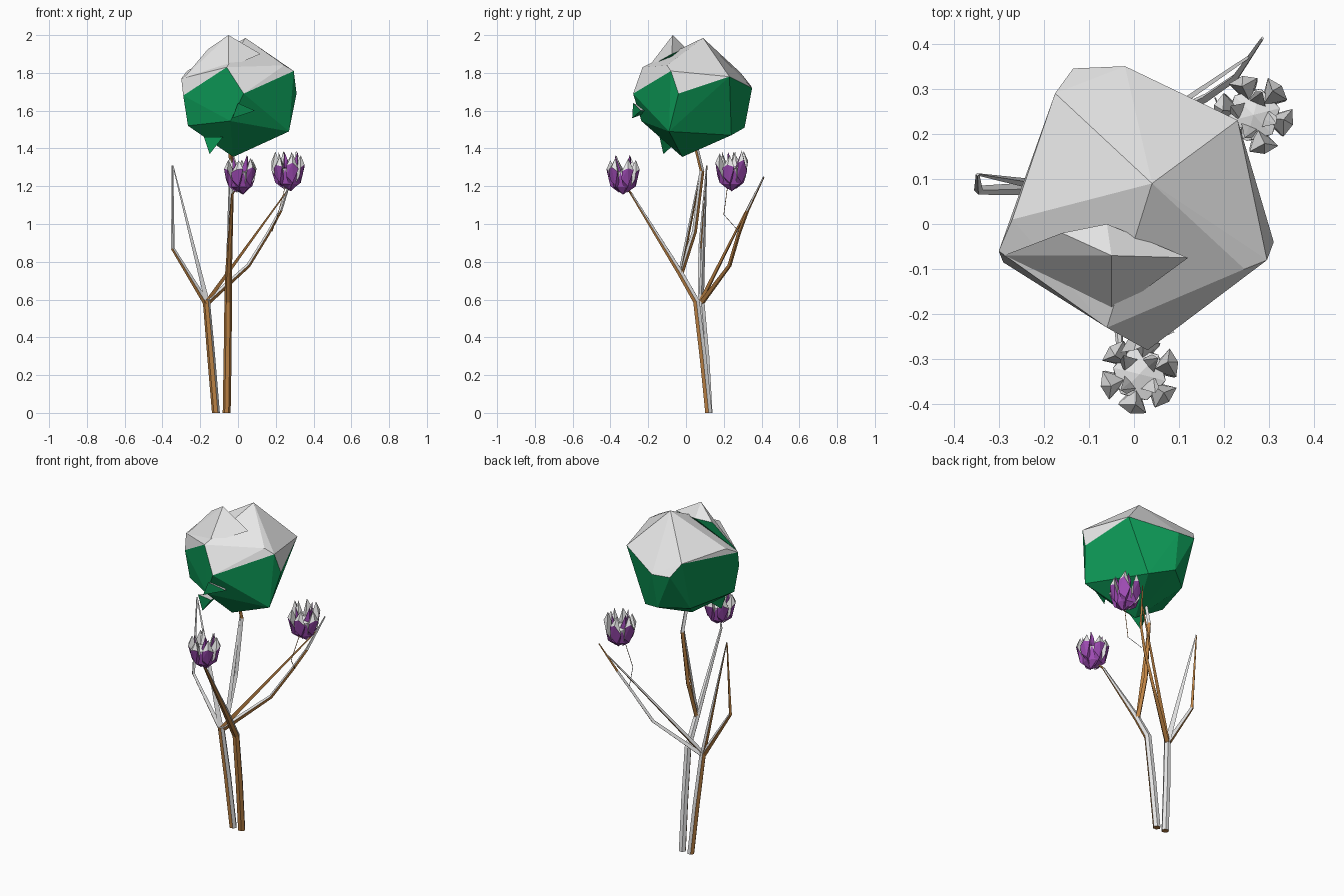
import bpy, bmesh, math, random
from mathutils import Vector

if "Cube" in bpy.data.objects:
    bpy.data.objects.remove(bpy.data.objects["Cube"])

random.seed(4)


def material(name, rgb):
    m = bpy.data.materials.new(name)
    m.diffuse_color = (*rgb, 1)
    m.use_nodes = True
    m.node_tree.nodes["Principled BSDF"].inputs["Base Color"].default_value = m.diffuse_color
    return m


SNOW = material("snow white", (0.8, 0.8, 0.8))
GREEN = material("leaf green", (0.004, 0.32, 0.095))
PURPLE = material("petal purple", (0.34, 0.07, 0.45))
BROWN = material("bark brown", (0.52, 0.23, 0.06))


def finish(bm, name, base):
    """Upward faces are snow, the others keep the base colour."""
    bm.normal_update()
    for f in bm.faces:
        f.material_index = 1 if f.normal.z > 0.0 else 0
    me = bpy.data.meshes.new(name)
    bm.to_mesh(me)
    bm.free()
    me.materials.append(base)
    me.materials.append(SNOW)
    ob = bpy.data.objects.new(name, me)
    bpy.context.collection.objects.link(ob)
    return ob


def hull(bm, points):
    """Add the faceted convex solid around a few points."""
    tmp = bmesh.new()
    for p in points:
        tmp.verts.new(p)
    bmesh.ops.convex_hull(tmp, input=tmp.verts[:])
    bmesh.ops.recalc_face_normals(tmp, faces=tmp.faces[:])
    me = bpy.data.meshes.new("tmp")
    tmp.to_mesh(me)
    tmp.free()
    bm.from_mesh(me)
    bpy.data.meshes.remove(me)


def tube(name, path, sides=6):
    """Tapered faceted tube; path holds (x, y, z, radius)."""
    bm = bmesh.new()
    pts = [Vector(p[:3]) for p in path]
    rings = []
    for i, p in enumerate(pts):
        d = (pts[min(i + 1, len(pts) - 1)] - pts[max(i - 1, 0)]).normalized()
        if i == 0 and p.z == 0:
            d = Vector((0, 0, 1))
        u = Vector((0, 1, 0)).cross(d).normalized()
        v = d.cross(u)
        rings.append([bm.verts.new(p + path[i][3] * (
            u * math.cos(2 * math.pi * k / sides) + v * math.sin(2 * math.pi * k / sides)))
            for k in range(sides)])
    for a, b in zip(rings, rings[1:]):
        for k in range(sides):
            j = (k + 1) % sides
            bm.faces.new((a[k], a[j], b[j]))
            bm.faces.new((a[k], b[j], b[k]))
    bm.faces.new(rings[0][::-1])
    bm.faces.new(rings[-1])
    bmesh.ops.recalc_face_normals(bm, faces=bm.faces[:])
    finish(bm, name, BROWN)


# trunks
tube("left_trunk", [(-.117, .122, 0, .021), (-.142, .105, .3, .021), (-.168, .08, .6, .019)])
tube("right_trunk", [(-.06, .12, 0, .021), (-.055, .09, .3, .021), (-.052, .055, .59, .02),
                     (-.05, -.03, .74, .018), (-.03, -.29, 1.16, .007), (0, -.32, 1.2, .003)])
# branches, with the slim straight twigs beside them
tube("left_branch", [(-.168, .08, .58, .016), (-.345, .075, .87, .01), (-.347, .11, 1.31, .004)], 4)
tube("left_twig", [(-.168, .08, .59, .017), (-.345, .11, 1.31, .003)], 3)
tube("right_branch", [(-.168, .08, .58, .016), (.055, .23, .78, .011), (.16, .28, .95, .01),
                      (.225, .325, 1.07, .009), (.285, .412, 1.25, .004)], 4)
tube("right_twig", [(-.168, .08, .59, .014), (.255, .37, 1.17, .004)], 3)
tube("crown_branch", [(-.05, -.03, .73, .014), (-.045, .045, .96, .013), (-.035, .085, 1.28, .012),
                      (-.04, .05, 1.42, .011)], 4)
tube("crown_twig", [(-.05, -.03, .74, .013), (-.04, .08, 1.29, .006)], 3)
tube("flower_stem", [(.18, .28, .96, .002), (.21, .2, 1.05, .002), (.25, .22, 1.2, .002)], 3)

# crown: one irregular faceted ball plus crossing shards
bm = bmesh.new()
hull(bm, [(.04, .09, 1.985), (.23, .23, 1.78), (.245, -.1, 1.84), (-.06, -.23, 1.83),
          (-.27, .01, 1.81), (-.175, .29, 1.8), (-.30, -.06, 1.77), (-.29, -.085, 1.68),
          (.03, -.28, 1.69), (.31, -.04, 1.69), (.295, -.08, 1.81), (-.135, .345, 1.73),
          (-.02, .35, 1.72), (-.03, .31, 1.51), (.1, .24, 1.47), (.27, -.09, 1.49),
          (-.04, -.236, 1.545), (-.265, -.075, 1.52), (-.17, .2, 1.5), (-.025, -.02, 1.355)])
hull(bm, [(-.05, -.07, 2.0), (-.29, -.07, 1.77), (-.16, -.02, 1.925), (.12, -.075, 1.9),
          (-.05, -.2, 1.83), (-.06, .0, 1.93)])
hull(bm, [(-.15, -.12, 1.37), (-.18, -.12, 1.46), (-.08, -.14, 1.46), (-.1, -.03, 1.45)])
hull(bm, [(.09, -.24, 1.6), (.0, -.28, 1.64), (-.03, -.285, 1.56), (.03, -.18, 1.6)])
finish(bm, "crown", GREEN)


def flower(name, cx, cy, cz, turn):
    """Tulip-like bud: faceted cup with pointed petals around it."""
    bm = bmesh.new()

    def at(r, ang, z):
        return (cx + r * math.cos(ang), cy + r * math.sin(ang), cz + z)
    hull(bm, [at(.015, 0, -.1), at(0, 0, .035)] +
         [at(.055, turn + k * math.pi / 3, -.06) for k in range(6)] +
         [at(.06, turn + k * math.pi / 3 + .5, .02) for k in range(6)])
    for k in range(6):
        a = turn + k * math.pi / 3
        j = random.uniform(-.02, .02)
        hull(bm, [at(.02, a, -.09), at(.068, a + .1, -.055), at(.076, a - .4, -.02),
                  at(.082, a - .38, .035 + j), at(.088, a + .4, .02 - j), at(.09, a, .05 + j),
                  at(.068, a + .1, .1 + j), at(.03, a, .01)])
    for k in range(4):
        a = turn + .4 + k * math.pi / 2
        hull(bm, [at(.03, a - .9, 0), at(.055, a, .03), at(.03, a + .9, 0),
                  at(.052, a + .3, .07), at(.055, a, .11), at(.02, a, .01)])
    finish(bm, name, PURPLE)


flower("front_flower", .012, -.333, 1.255, .3)
flower("back_flower", .265, .242, 1.273, .8)
